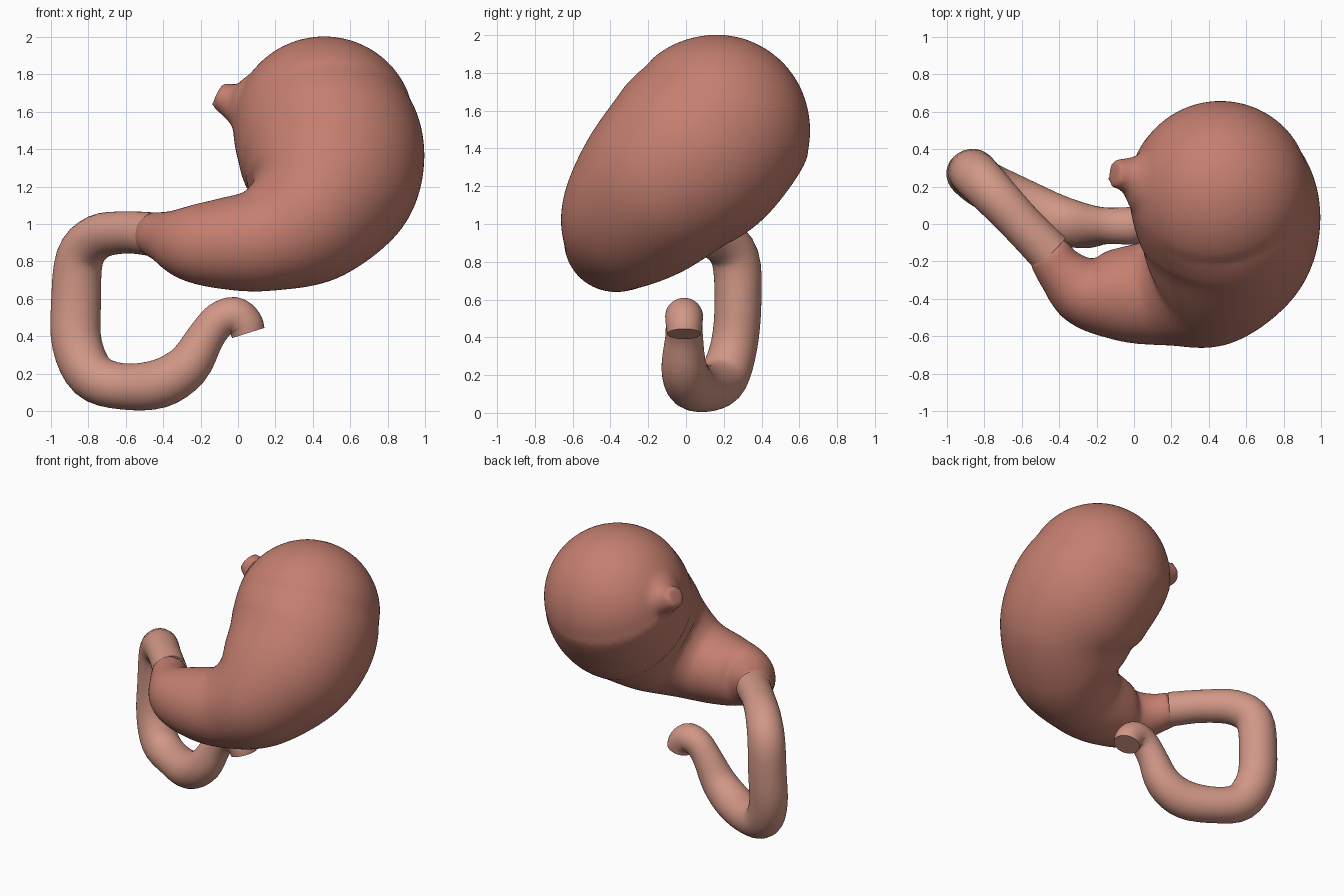
import bpy, bmesh, math
from mathutils import Vector

if "Cube" in bpy.data.objects:
    bpy.data.objects.remove(bpy.data.objects["Cube"])


def catmull(p, steps):
    """Smoothly resample a list of (x, y, z, in-plane radius, depth radius)."""
    p = [Vector(q) for q in p]
    ext = [2 * p[0] - p[1]] + p + [2 * p[-1] - p[-2]]
    out = []
    for i in range(1, len(ext) - 2):
        a, b, c, d = ext[i - 1:i + 3]
        for k in range(steps):
            t = k / steps
            out.append(0.5 * (2 * b + (c - a) * t + (2 * a - 5 * b + 4 * c - d) * t * t
                              + (3 * b - a - 3 * c + d) * t ** 3))
    return out + [p[-1]]


def loft(bm, sections, steps=4, sides=48):
    """Closed tube of elliptical rings following the sections."""
    s = catmull(sections, steps)
    cen = [Vector(q[:3]) for q in s]
    rings = []
    for i, q in enumerate(s):
        t = (cen[min(i + 1, len(s) - 1)] - cen[max(i - 1, 0)]).normalized()
        y = Vector((0, 1, 0))
        b = (y - t * y.dot(t)).normalized()
        a = t.cross(b)
        ring = []
        for k in range(sides):
            w = 2 * math.pi * k / sides
            ring.append(bm.verts.new(cen[i] + a * q[3] * math.cos(w) + b * q[4] * math.sin(w)))
        rings.append(ring)
    faces = [bm.faces.new(rings[0]), bm.faces.new(rings[-1])]
    for r0, r1 in zip(rings, rings[1:]):
        for k in range(sides):
            n = (k + 1) % sides
            faces.append(bm.faces.new((r0[k], r0[n], r1[n], r1[k])))
    bmesh.ops.recalc_face_normals(bm, faces=faces)


def finish(bm, name, color):
    me = bpy.data.meshes.new(name)
    bm.to_mesh(me)
    bm.free()
    ob = bpy.data.objects.new(name, me)
    bpy.context.collection.objects.link(ob)
    mat = bpy.data.materials.new(name + "_tissue")
    mat.diffuse_color = color
    mat.use_nodes = True
    mat.node_tree.nodes["Principled BSDF"].inputs["Base Color"].default_value = mat.diffuse_color
    me.materials.append(mat)
    bpy.ops.object.select_all(action='DESELECT')
    ob.select_set(True)
    bpy.context.view_layer.objects.active = ob
    bpy.ops.object.shade_smooth_by_angle(angle=math.radians(45))
    return ob


# stomach: rounded fundus, then body, antrum and pylorus
c, t0, R = Vector((0.46, 0.165, 1.515)), Vector((0.05, -0.52, -0.85)).normalized(), 0.487
fundus = []
for deg in (88, 75, 60, 45, 30, 15, 0):
    th = math.radians(deg)
    r = R * math.cos(th)
    fundus.append((*(c - t0 * R * math.sin(th)), r, r * (1 + 0.03 * math.cos(th) ** 4)))
body = [
    (0.50, 0.035, 1.37, 0.497, 0.508),
    (0.475, -0.13, 1.21, 0.468, 0.465),
    (0.345, -0.285, 1.025, 0.375, 0.40),
    (0.14, -0.36, 0.92, 0.285, 0.295),
    (-0.08, -0.375, 0.895, 0.245, 0.25),
    (-0.26, -0.355, 0.90, 0.205, 0.195),
    (-0.39, -0.25, 0.93, 0.14, 0.135),
    (-0.465, -0.14, 0.95, 0.115, 0.115),
]
bm = bmesh.new()
loft(bm, fundus + body, steps=8, sides=64)
# cardia: flared stub of the gullet, tangent to the fundus
loft(bm, [
    (0.24, 0.20, 1.58, 0.36, 0.34),
    (0.14, 0.21, 1.61, 0.27, 0.27),
    (0.05, 0.235, 1.635, 0.18, 0.18),
    (-0.03, 0.26, 1.655, 0.10, 0.10),
    (-0.11, 0.27, 1.695, 0.074, 0.074),
], steps=8)
stomach = finish(bm, "stomach", (0.55, 0.21, 0.16, 1))
# fuse the stub into the stomach wall
rm = stomach.modifiers.new("fuse", 'REMESH')
rm.mode = 'VOXEL'
rm.voxel_size = 0.02
rm.use_smooth_shade = True
sm = stomach.modifiers.new("soften", 'SMOOTH')
sm.factor = 0.5
sm.iterations = 8

# duodenum: C-shaped tube
path = [
    (-0.45, -0.155, 0.945, 0.117), (-0.60, 0.00, 0.955, 0.112), (-0.75, 0.16, 0.93, 0.12),
    (-0.845, 0.26, 0.82, 0.127), (-0.865, 0.275, 0.58, 0.133), (-0.86, 0.255, 0.36, 0.133),
    (-0.78, 0.20, 0.19, 0.13), (-0.62, 0.13, 0.133, 0.123), (-0.42, 0.03, 0.147, 0.13),
    (-0.27, -0.01, 0.24, 0.12), (-0.17, -0.01, 0.40, 0.10), (-0.10, -0.01, 0.485, 0.097),
    (-0.02, -0.01, 0.51, 0.10), (0.035, -0.01, 0.47, 0.097), (0.055, -0.01, 0.418, 0.09),
]
bm = bmesh.new()
loft(bm, [(x, y, z, r, r * (0.93 if r > 0.13 else 1)) for x, y, z, r in path])
finish(bm, "duodenum", (0.64, 0.31, 0.24, 1))
